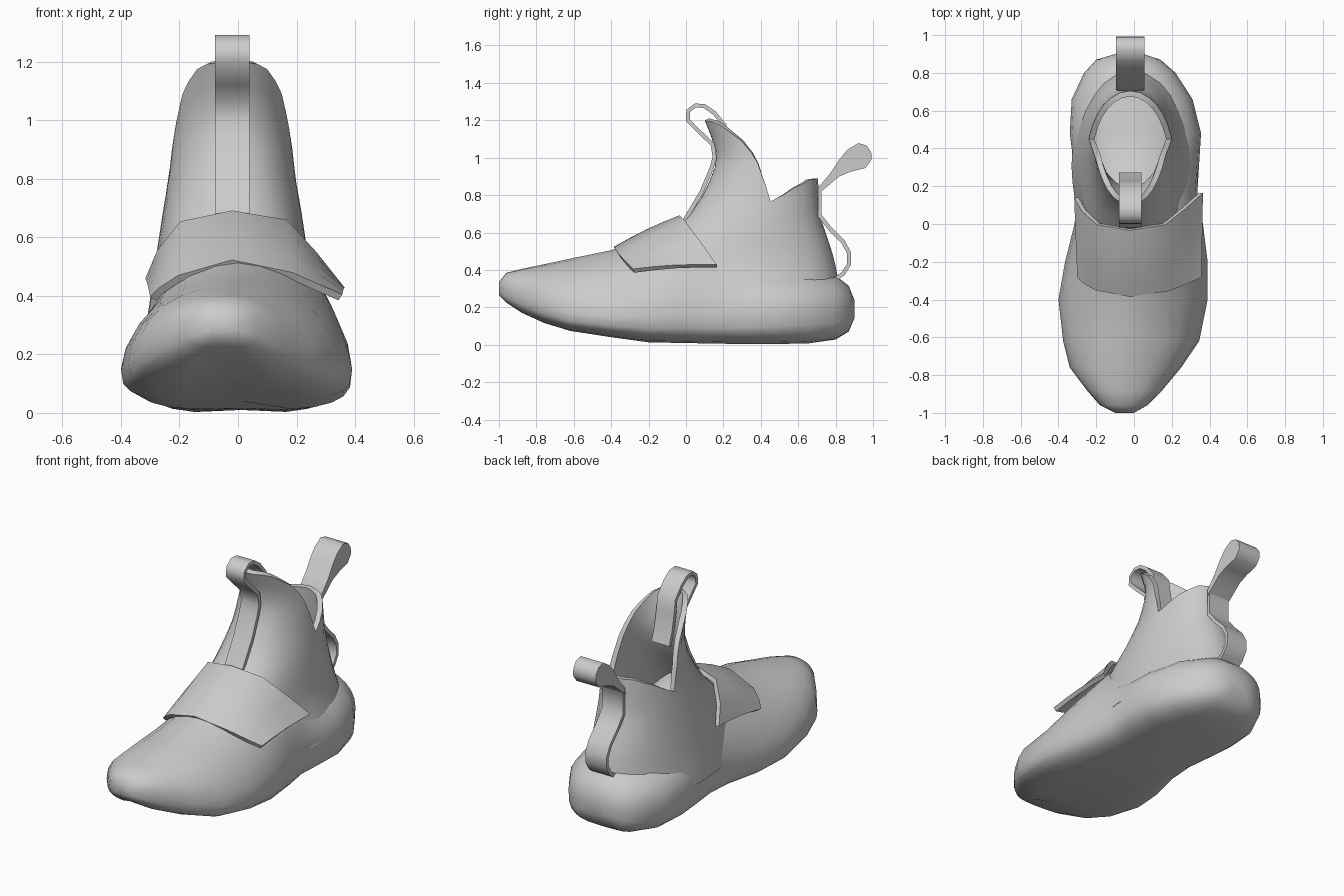
import bpy, math

if "Cube" in bpy.data.objects:
    bpy.data.objects.remove(bpy.data.objects["Cube"])

grey = bpy.data.materials.new("light_grey")
grey.diffuse_color = (0.6, 0.6, 0.6, 1)
grey.use_nodes = True
grey.node_tree.nodes["Principled BSDF"].inputs["Base Color"].default_value = grey.diffuse_color
CX = -0.02  # centre line of the shaft and pull tabs


def make(name, verts, faces, thick=0.0, offset=-1.0, angle=40):
    """Mesh object, optionally thickened, with consistent outward normals."""
    me = bpy.data.meshes.new(name)
    me.from_pydata(verts, [], faces)
    me.materials.append(grey)
    ob = bpy.data.objects.new(name, me)
    bpy.context.collection.objects.link(ob)
    bpy.ops.object.select_all(action='DESELECT')
    ob.select_set(True)
    bpy.context.view_layer.objects.active = ob
    if thick:
        m = ob.modifiers.new("thickness", 'SOLIDIFY')
        m.thickness, m.offset = thick, offset
        bpy.ops.object.modifier_apply(modifier=m.name)
    bpy.ops.object.mode_set(mode='EDIT')
    bpy.ops.mesh.select_all(action='SELECT')
    bpy.ops.mesh.normals_make_consistent(inside=False)
    bpy.ops.object.mode_set(mode='OBJECT')
    bpy.ops.object.shade_smooth_by_angle(angle=math.radians(angle))
    return ob


def grid_faces(rows, n, closed):
    return [(r*n+i, r*n+(i+1) % n, (r+1)*n+(i+1) % n, (r+1)*n+i)
            for r in range(rows-1) for i in range(n if closed else n-1)]


def lookup(table, v):
    """Piecewise linear interpolation through (key, value) pairs."""
    if v <= table[0][0]:
        return table[0][1]
    for (a, p), (b, q) in zip(table, table[1:]):
        if v <= b:
            return p + (q-p)*(v-a)/(b-a)
    return table[-1][1]


def power(v, p):
    return math.copysign(abs(v)**p, v)


# Foot and sole: sections along y (y, left, right, bottom, top, widest height)
stations = [
    (-1.00, -0.10, 0.00, 0.265, 0.335, 0.30),
    (-0.96, -0.18, 0.07, 0.225, 0.385, 0.29),
    (-0.88, -0.25, 0.15, 0.170, 0.405, 0.26),
    (-0.76, -0.34, 0.25, 0.115, 0.430, 0.21),
    (-0.62, -0.375, 0.345, 0.072, 0.460, 0.17),
    (-0.40, -0.40, 0.39, 0.038, 0.505, 0.15),
    (-0.20, -0.365, 0.39, 0.010, 0.580, 0.15),
    (0.00, -0.315, 0.365, 0.006, 0.650, 0.16),
    (0.16, -0.30, 0.335, 0.003, 0.570, 0.16),
    (0.32, -0.32, 0.345, 0.000, 0.450, 0.17),
    (0.48, -0.34, 0.355, 0.000, 0.420, 0.18),
    (0.66, -0.33, 0.310, 0.004, 0.400, 0.19),
    (0.80, -0.265, 0.220, 0.028, 0.370, 0.19),
    (0.87, -0.20, 0.140, 0.070, 0.315, 0.19),
    (0.90, -0.10, 0.050, 0.140, 0.240, 0.19),
]
upper_power = [(-0.9, 0.9), (-0.4, 1.2), (0.1, 1.15), (0.3, 0.95)]
N = 24
verts = []
for y, xl, xr, zb, zt, zw in stations:
    for i in range(N):
        a = 2*math.pi*i/N
        c, s = math.cos(a), math.sin(a)
        p = lookup(upper_power, y) if s > 0 else 0.58
        z = zw + (zt-zw if s > 0 else zw-zb)*power(s, p)
        # slight hollow along the middle of the sole
        if i == 18 and -0.9 < y < 0.8:
            z += 0.03 if y < 0 else 0.01
        verts.append(((xl+xr)/2 + (xr-xl)/2*power(c, p), y, z))
faces = grid_faces(len(stations), N, True)
faces += [tuple(range(N)), tuple(range((len(stations)-1)*N, len(stations)*N))]
make("foot_and_sole", verts, faces, angle=60)

# Ankle shaft: rings following front, back and width curves up to a shaped rim
BASE = 0.2
front = [(0.2, -0.22), (0.5, -0.17), (0.68, 0.01), (0.82, 0.105), (0.95, 0.155),
         (1.02, 0.165), (1.1, 0.14), (1.2, 0.10)]
back = [(0.2, 0.85), (0.32, 0.82), (0.42, 0.80), (0.5, 0.78), (0.68, 0.72), (0.88, 0.705)]
half = [(0.2, 0.335), (0.3, 0.31), (0.42, 0.278), (0.6, 0.25), (0.7, 0.235),
        (0.8, 0.217), (1.0, 0.195), (1.2, 0.185)]
centre = [(0.2, 0.005), (0.45, CX)]
boxy = [(0.2, 0.85), (0.4, 0.6), (0.6, 0.62), (0.8, 0.9), (0.95, 1.0)]  # instep fullness
rim = [(0, 1.2), (35, 1.19), (48, 1.15), (63, 1.09), (80, 0.97), (93, 0.85),
       (101, 0.765), (125, 0.84), (150, 0.885), (180, 0.89)]
side = [0, 7, 14, 28, 40, 52, 63, 72, 80, 87, 93, 101, 113, 125, 138, 150, 165, 180]
angles = side + [-a for a in side[-2:0:-1]]
LEVELS = 13
verts = []
for k in range(LEVELS):
    for a in angles:
        z = BASE + (lookup(rim, abs(a)) - BASE)*k/(LEVELS-1)
        f, b, t = lookup(front, z), lookup(back, z), math.radians(a)
        e = lookup(boxy, z) if abs(a) < 90 else 1.0
        verts.append((lookup(centre, z) + lookup(half, z)*power(math.sin(t), e),
                      (f+b)/2 - (b-f)/2*math.cos(t), z))
make("ankle_shaft", verts, grid_faces(LEVELS, len(angles), True), 0.03, angle=50)

# Instep strap: sheet between a front edge and a back edge
front_edge = [(-.29, -.28, .39), (-.26, -.31, .42), (-.20, -.345, .46), (-.02, -.38, .512),
              (.18, -.35, .47), (.28, -.31, .425), (.35, -.28, .395)]
back_edge = [(-.305, .14, .455), (-.265, .07, .55), (-.19, 0, .645), (-.02, -.03, .68),
             (.16, 0, .65), (.26, .08, .54), (.355, .165, .42)]
verts = []
for k in range(5):
    t = k/4
    for p, q in zip(front_edge, back_edge):
        x, y, z = (u + (v-u)*t for u, v in zip(p, q))
        verts.append((x, y, z + 0.01*math.sin(math.pi*t)))
make("instep_strap", verts, grid_faces(5, 7, False), 0.025, 0.0)


def ribbon(name, path, width, thick=0.022):
    """Flat band following a (y, z) path."""
    v = [(CX + s*width/2, y, z) for y, z in path for s in (-1, 1)]
    make(name, v, grid_faces(len(path), 2, False), thick, 0.0, 50)


# Front pull loop: up the shaft, around and down inside
ribbon("front_pull_loop", [
    (-0.01, 0.66), (0.085, 0.82), (0.135, 0.94), (0.153, 1.0), (0.143, 1.07),
    (0.08, 1.13), (0.01, 1.2), (0.012, 1.25), (0.05, 1.28), (0.10, 1.275),
    (0.15, 1.24), (0.205, 1.175), (0.215, 1.10), (0.235, 1.0), (0.262, 0.92)], 0.118)

# Heel ribbon: bulging loop at the heel, running up to the tab
ribbon("heel_ribbon", [
    (0.79, 0.345), (0.84, 0.38), (0.872, 0.43), (0.872, 0.49), (0.84, 0.55),
    (0.77, 0.62), (0.715, 0.69), (0.715, 0.83), (0.75, 0.87)], 0.14)

# Heel pull tab: solid teardrop profile extruded sideways
tab = [(0.71, 0.81), (0.715, 0.85), (0.77, 0.915), (0.82, 0.99), (0.86, 1.04),
       (0.92, 1.078), (0.965, 1.065), (0.99, 1.03), (0.993, 0.99), (0.96, 0.945),
       (0.88, 0.925), (0.82, 0.90), (0.76, 0.85)]
n = len(tab)
verts = [(CX + s*0.075, y, z) for s in (-1, 1) for y, z in tab]
make("heel_pull_tab", verts,
     grid_faces(2, n, True) + [tuple(range(n)), tuple(range(n, 2*n))], angle=50)
